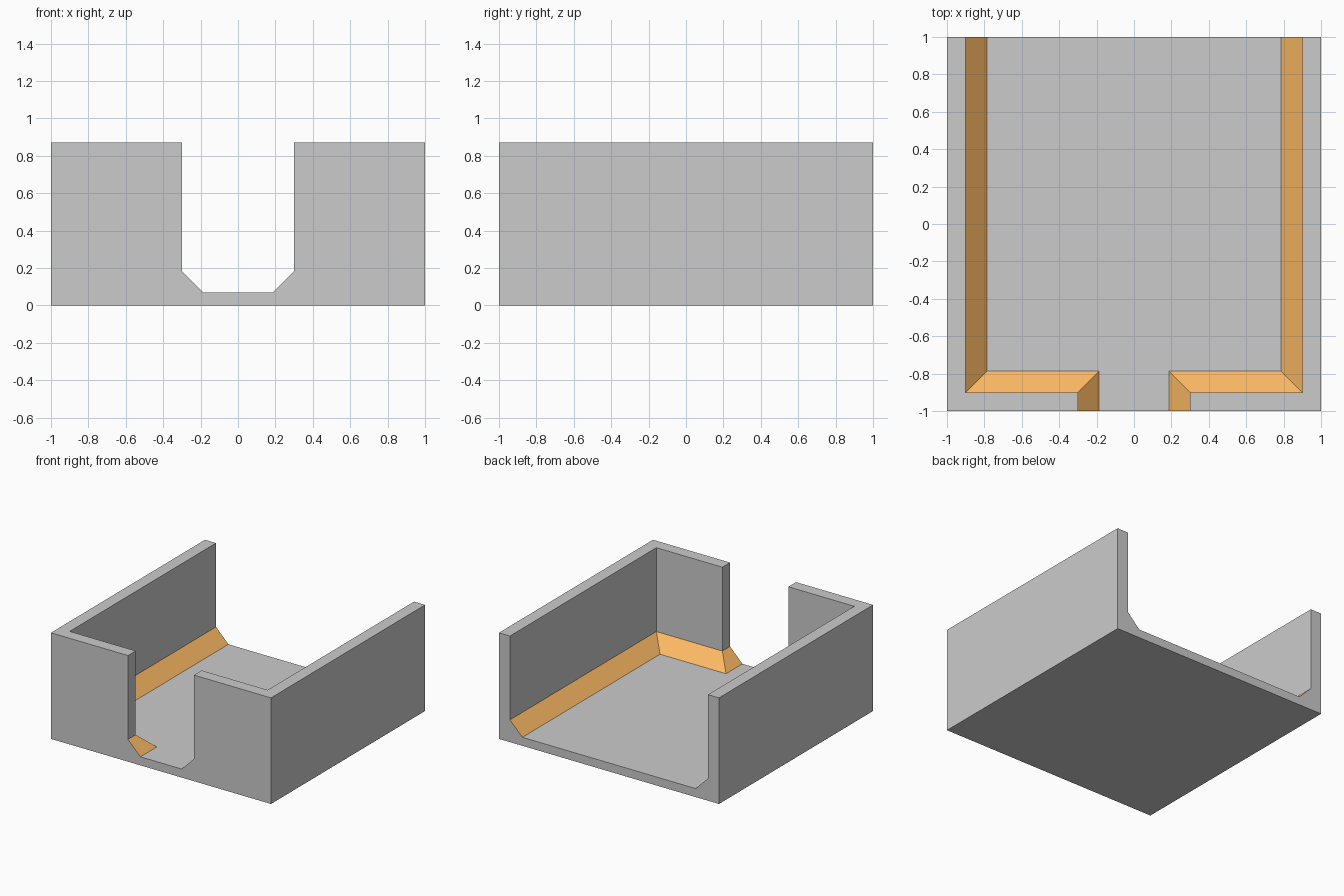
import bpy, bmesh

if "Cube" in bpy.data.objects:
    bpy.data.objects.remove(bpy.data.objects["Cube"])

HEIGHT, FLOOR, BEVEL = 0.872, 0.07, 0.113
WALL_X, WALL_Y, DOOR_X = -0.9, -0.9, -0.3
BEVEL_TOP = FLOOR + BEVEL


def material(name, color):
    mat = bpy.data.materials.new(name)
    mat.diffuse_color = color
    mat.use_nodes = True
    mat.node_tree.nodes["Principled BSDF"].inputs["Base Color"].default_value = mat.diffuse_color
    return mat


bm = bmesh.new()


def row(path, z):
    return [bm.verts.new((x, y, z)) for x, y in path]


def strip(lower, upper, index=0):
    for i in range(len(lower) - 1):
        face = bm.faces.new((lower[i], lower[i + 1], upper[i + 1], upper[i]))
        face.material_index = index


# Plan of the left half: back end, inner corner, doorway corner, front end
wall_path = [(WALL_X, 1), (WALL_X, WALL_Y), (DOOR_X, WALL_Y), (DOOR_X, -1)]
floor_path = [(WALL_X + BEVEL, 1), (WALL_X + BEVEL, WALL_Y + BEVEL),
              (DOOR_X + BEVEL, WALL_Y + BEVEL), (DOOR_X + BEVEL, -1)]

rim = row(wall_path, HEIGHT)
foot = row(wall_path, BEVEL_TOP)
edge = row(floor_path, FLOOR)
back_mid, front_mid = row([(0, 1), (0, -1)], FLOOR)
top_back, top_front = row([(-1, 1), (-1, -1)], HEIGHT)
base = row([(-1, 1), (-1, -1), (0, -1), (0, 1)], 0)

# Inner walls and the sloped skirting along their foot
strip(foot, rim)
strip(edge, foot, 1)

# Floor, wall tops, underside and outer side
bm.faces.new(edge + [front_mid, back_mid])
bm.faces.new(rim + [top_front, top_back])
bm.faces.new(base)
bm.faces.new((base[0], base[1], top_front, top_back))

# Front and back end faces follow the wall profile
bm.faces.new((base[1], base[2], front_mid, edge[3], foot[3], rim[3], top_front))
bm.faces.new((base[0], base[3], back_mid, edge[0], foot[0], rim[0], top_back))

# Mirror into the complete open-backed enclosure
geom = bm.verts[:] + bm.edges[:] + bm.faces[:]
bmesh.ops.mirror(bm, geom=geom, axis='X', merge_dist=0.0001)
bmesh.ops.remove_doubles(bm, verts=bm.verts[:], dist=0.0001)
bmesh.ops.recalc_face_normals(bm, faces=bm.faces[:])

mesh = bpy.data.meshes.new("room_with_doorway")
bm.to_mesh(mesh)
bm.free()
mesh.materials.append(material("grey", (0.8, 0.8, 0.8, 1)))
mesh.materials.append(material("orange", (1.0, 0.5, 0.13, 1)))
room = bpy.data.objects.new("room_with_doorway", mesh)
bpy.context.collection.objects.link(room)
